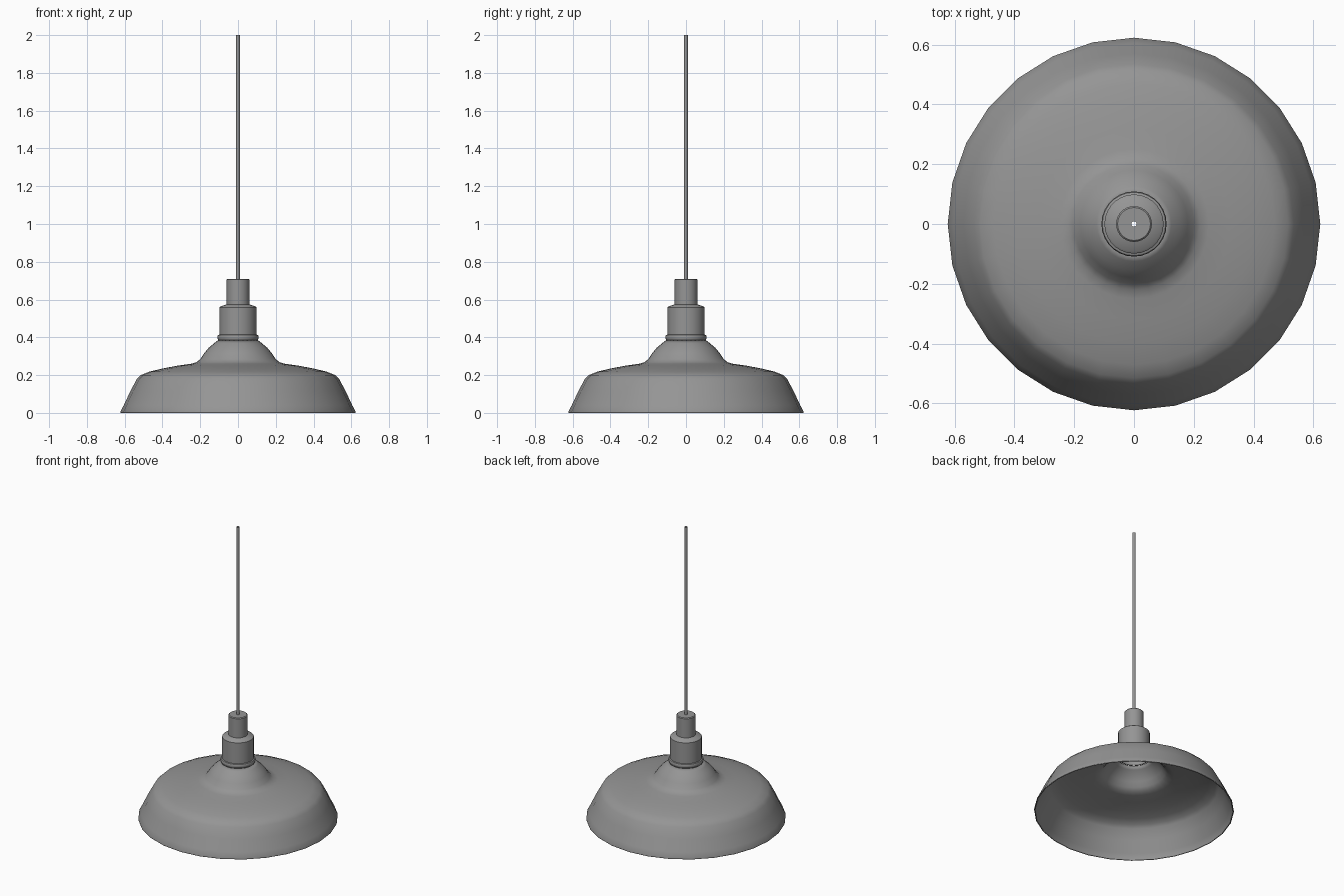
import bpy
import bmesh
from math import cos, sin, pi, radians

cube = bpy.data.objects.get("Cube")
if cube:
    bpy.data.objects.remove(cube, do_unlink=True)

# Single painted-metal colour
metal = bpy.data.materials.new("grey metal")
metal.use_nodes = True
grey = (0.3, 0.3, 0.3, 1)
metal.diffuse_color = grey
metal.node_tree.nodes["Principled BSDF"].inputs["Base Color"].default_value = grey


def lathe(name, profile, sides=28, thickness=0):
    """Spin a (radius, height) profile, listed from top to bottom, about z."""
    bm = bmesh.new()
    rings = []
    for r, z in profile:
        rings.append([bm.verts.new((r * cos(2 * pi * i / sides),
                                    r * sin(2 * pi * i / sides), z))
                      for i in range(sides)])
    for upper, lower in zip(rings, rings[1:]):
        for i in range(sides):
            j = (i + 1) % sides
            bm.faces.new((upper[i], lower[i], lower[j], upper[j]))
    mesh = bpy.data.meshes.new(name)
    bm.to_mesh(mesh)
    bm.free()
    mesh.materials.append(metal)
    ob = bpy.data.objects.new(name, mesh)
    bpy.context.collection.objects.link(ob)
    if thickness:
        shell = ob.modifiers.new("wall", 'SOLIDIFY')
        shell.thickness = thickness
        shell.offset = -1
    bpy.ops.object.select_all(action='DESELECT')
    ob.select_set(True)
    bpy.context.view_layer.objects.active = ob
    bpy.ops.object.shade_smooth_by_angle(angle=radians(35))
    return ob


# Flared shade with a thin wall
lathe("shade", [(0.105, 0.385), (0.125, 0.37), (0.155, 0.345), (0.18, 0.315),
                (0.2, 0.285), (0.22, 0.268), (0.25, 0.26), (0.32, 0.25),
                (0.4, 0.235), (0.47, 0.218), (0.515, 0.2), (0.535, 0.18),
                (0.57, 0.115), (0.605, 0.04), (0.623, 0.006), (0.623, 0)],
      thickness=0.006)

# Collar ring where the shade meets the socket
lathe("collar", [(0.098, 0.415), (0.106, 0.412), (0.109, 0.405), (0.109, 0.395),
                 (0.106, 0.387), (0.095, 0.383)])

# Lamp socket with a sloping shoulder
lathe("socket", [(0.058, 0.575), (0.092, 0.564), (0.099, 0.558),
                 (0.099, 0.385), (0.09, 0.38)])

# Cord grip on top of the socket
lathe("cord_grip", [(0.009, 0.71), (0.055, 0.71), (0.06, 0.705), (0.06, 0.57)])

# Hollow hanging cord
lathe("cord", [(0.01, 2.0), (0.01, 0.705)], sides=12)
